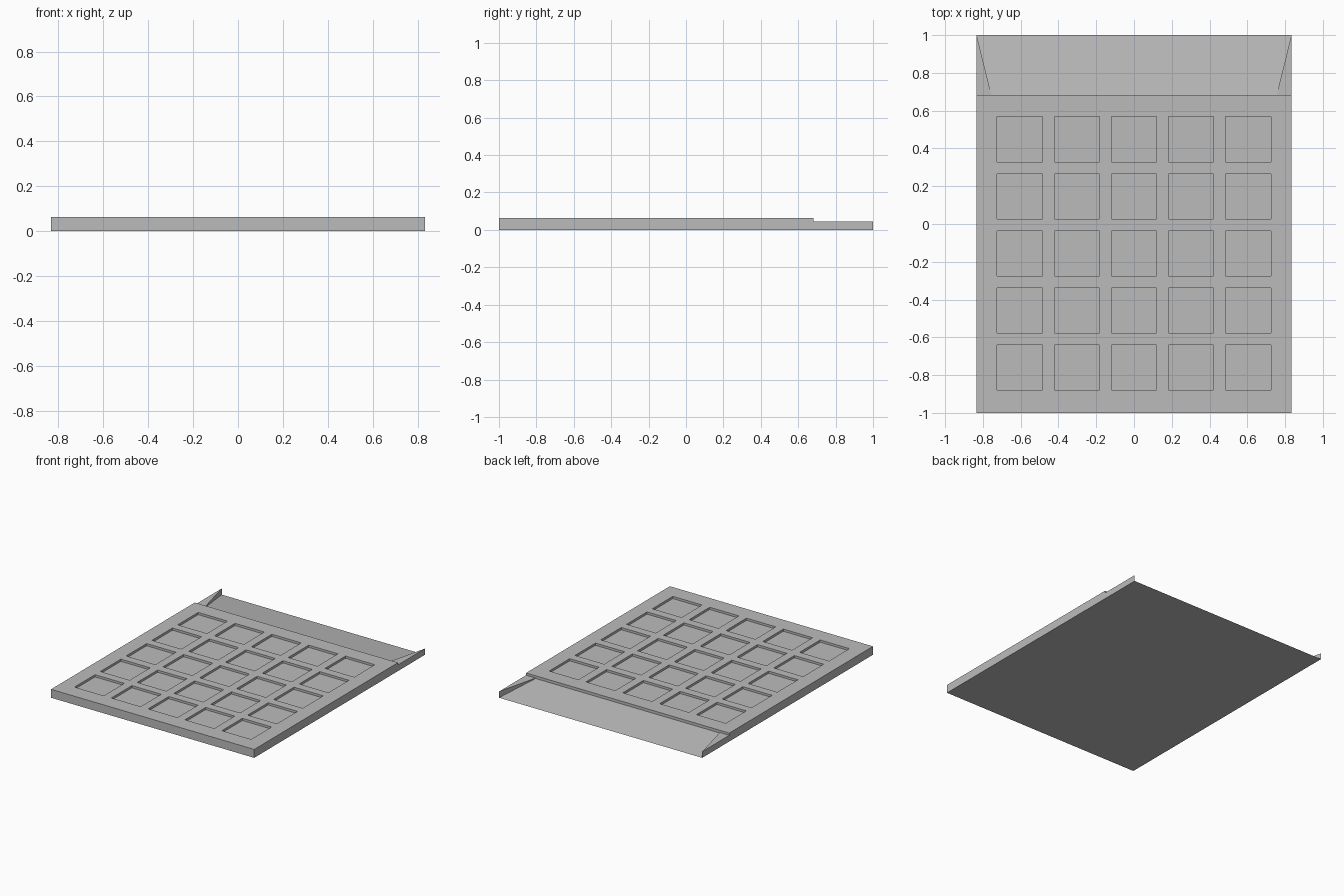
import bpy
import bmesh

W, BACK, STEP = 0.833, 1.0, 0.683      # half width, back edge, front of the ramp
TOP, FLOOR, RAMP = 0.0625, 0.046, 0.042
PITCH, CELL, ROW_MID = 0.302, 0.24, -0.156

cube = bpy.data.objects.get("Cube")
if cube:
    bpy.data.objects.remove(cube)

grey = bpy.data.materials.new("plain grey")
grey.use_nodes = True
colour = (0.5, 0.5, 0.5, 1)
grey.diffuse_color = colour
grey.node_tree.nodes["Principled BSDF"].inputs["Base Color"].default_value = colour


def finish(name, bm):
    bmesh.ops.recalc_face_normals(bm, faces=bm.faces)
    mesh = bpy.data.meshes.new(name)
    bm.to_mesh(mesh)
    bm.free()
    mesh.materials.append(grey)
    obj = bpy.data.objects.new(name, mesh)
    bpy.context.collection.objects.link(obj)
    return obj


def prism(name, lower, upper):
    """Closed solid between two matching outlines."""
    bm = bmesh.new()
    a = [bm.verts.new(p) for p in lower]
    b = [bm.verts.new(p) for p in upper]
    bm.faces.new(a)
    bm.faces.new(b)
    for i in range(len(a)):
        j = (i + 1) % len(a)
        bm.faces.new((a[i], a[j], b[j], b[i]))
    return finish(name, bm)


def grid_lines(low, high, middle):
    lines = [low]
    for i in range(-2, 3):
        c = middle + i * PITCH
        lines += [c - CELL / 2, c + CELL / 2]
    return lines + [high]


# Tray: top sheet, square pockets pushed in, then outer walls and underside
xs, ys = grid_lines(-W, W, 0), grid_lines(-BACK, STEP, ROW_MID)
bm = bmesh.new()
grid = [[bm.verts.new((x, y, TOP)) for y in ys] for x in xs]
pockets = []
for i in range(len(xs) - 1):
    for j in range(len(ys) - 1):
        face = bm.faces.new((grid[i][j], grid[i + 1][j], grid[i + 1][j + 1], grid[i][j + 1]))
        if i % 2 and j % 2:
            pockets.append(face)
rim = [e for e in bm.edges if e.is_boundary]
walls = bmesh.ops.extrude_edge_only(bm, edges=rim)["geom"]
for v in walls:
    if isinstance(v, bmesh.types.BMVert):
        v.co.z = 0
bmesh.ops.holes_fill(bm, edges=[e for e in bm.edges if e.is_boundary], sides=0)
sunk = bmesh.ops.extrude_face_region(bm, geom=pockets)["geom"]
for v in sunk:
    if isinstance(v, bmesh.types.BMVert):
        v.co.z = FLOOR
bmesh.ops.delete(bm, geom=[f for f in pockets if f.is_valid], context="FACES")
finish("pocket_tray", bm)

# Ramp: slopes from the tray down to a sharp back edge, widening as it goes
inner = 0.755
bm = bmesh.new()
bl, br, fl, fr, tl, tr = [bm.verts.new(p) for p in (
    (W, BACK, 0), (-W, BACK, 0), (inner, STEP, 0), (-inner, STEP, 0),
    (inner, STEP, RAMP), (-inner, STEP, RAMP))]
for corners in ((bl, br, fr, fl), (bl, br, tr, tl), (fl, fr, tr, tl), (bl, fl, tl), (br, fr, tr)):
    bm.faces.new(corners)
finish("ramp", bm)

# Tapered side cheeks beside the ramp
for side, name in ((1, "left_cheek"), (-1, "right_cheek")):
    outline = [(side * W, BACK), (side * inner, STEP), (side * W, STEP)]
    prism(name, [(x, y, 0) for x, y in outline], [(x, y, FLOOR) for x, y in outline])
